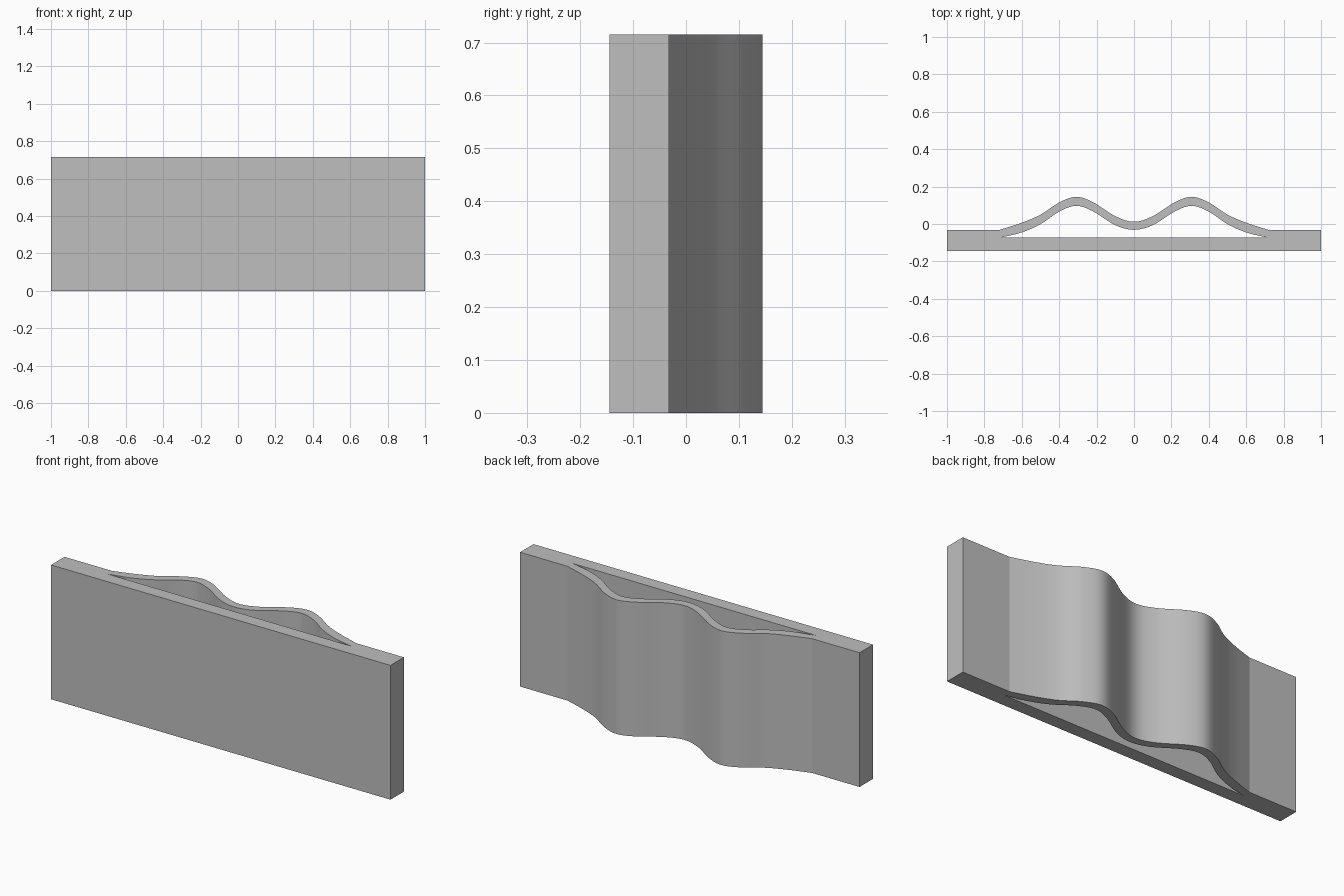
import bpy, bmesh, math
from mathutils import Vector

if "Cube" in bpy.data.objects:
    bpy.data.objects.remove(bpy.data.objects["Cube"])

HEIGHT = 0.715
FRONT, BACK, INNER = -0.145, -0.032, -0.073
STEPS = 8

# Half profiles of the wavy band, from the end to the middle
OUTER_HALF = [(-0.72, BACK), (-0.6, 0.007), (-0.5, 0.05), (-0.4, 0.115),
              (-0.31, 0.145), (-0.22, 0.117), (-0.1, 0.042), (0, 0.012)]
INNER_HALF = [(-0.715, INNER), (-0.6, -0.045), (-0.5, -0.001), (-0.4, 0.066),
              (-0.31, 0.097), (-0.22, 0.068), (-0.1, -0.006), (0, -0.031)]


def smooth_path(half):
    """Mirror a half profile and run a smooth curve through it."""
    pts = [Vector(p) for p in half + [(-x, y) for x, y in half[-2::-1]]]
    ext = [2 * pts[0] - pts[1]] + pts + [2 * pts[-1] - pts[-2]]
    path = []
    for i in range(len(pts) - 1):
        a, b, c, d = ext[i:i + 4]
        for s in range(STEPS):
            t = s / STEPS
            path.append(0.5 * (2 * b + (c - a) * t + (2 * a - 5 * b + 4 * c - d) * t ** 2
                               + (3 * b - a - 3 * c + d) * t ** 3))
    return path + [pts[-1]]


bm = bmesh.new()


def vert(x, y):
    return bm.verts.new((x, y, 0))


# Wavy band cross-section
outer = [vert(*p) for p in smooth_path(OUTER_HALF)]
inner = [vert(*p) for p in smooth_path(INNER_HALF)]
for i in range(len(outer) - 1):
    bm.faces.new((inner[i], inner[i + 1], outer[i + 1], outer[i]))

# Solid end blocks and the flat plate between them
feet = []
for side, k in ((-1, 0), (1, -1)):
    foot = vert(inner[k].co.x, FRONT)
    feet.append(foot)
    bm.faces.new((vert(side, FRONT), foot, inner[k], outer[k], vert(side, BACK)))
bm.faces.new((feet[0], feet[1], inner[-1], inner[0]))

# Extrude the cross-section upward
result = bmesh.ops.extrude_face_region(bm, geom=bm.faces[:], use_keep_orig=True)
top = [g for g in result["geom"] if isinstance(g, bmesh.types.BMVert)]
bmesh.ops.translate(bm, verts=top, vec=(0, 0, HEIGHT))
bmesh.ops.recalc_face_normals(bm, faces=bm.faces[:])

mesh = bpy.data.meshes.new("wavy_panel")
bm.to_mesh(mesh)
bm.free()
panel = bpy.data.objects.new("wavy_panel", mesh)
bpy.context.collection.objects.link(panel)

grey = bpy.data.materials.new("light grey")
grey.diffuse_color = (0.52, 0.52, 0.52, 1)
grey.use_nodes = True
grey.node_tree.nodes["Principled BSDF"].inputs["Base Color"].default_value = grey.diffuse_color
mesh.materials.append(grey)

bpy.context.view_layer.objects.active = panel
panel.select_set(True)
bpy.ops.object.shade_smooth_by_angle(angle=math.radians(14))
